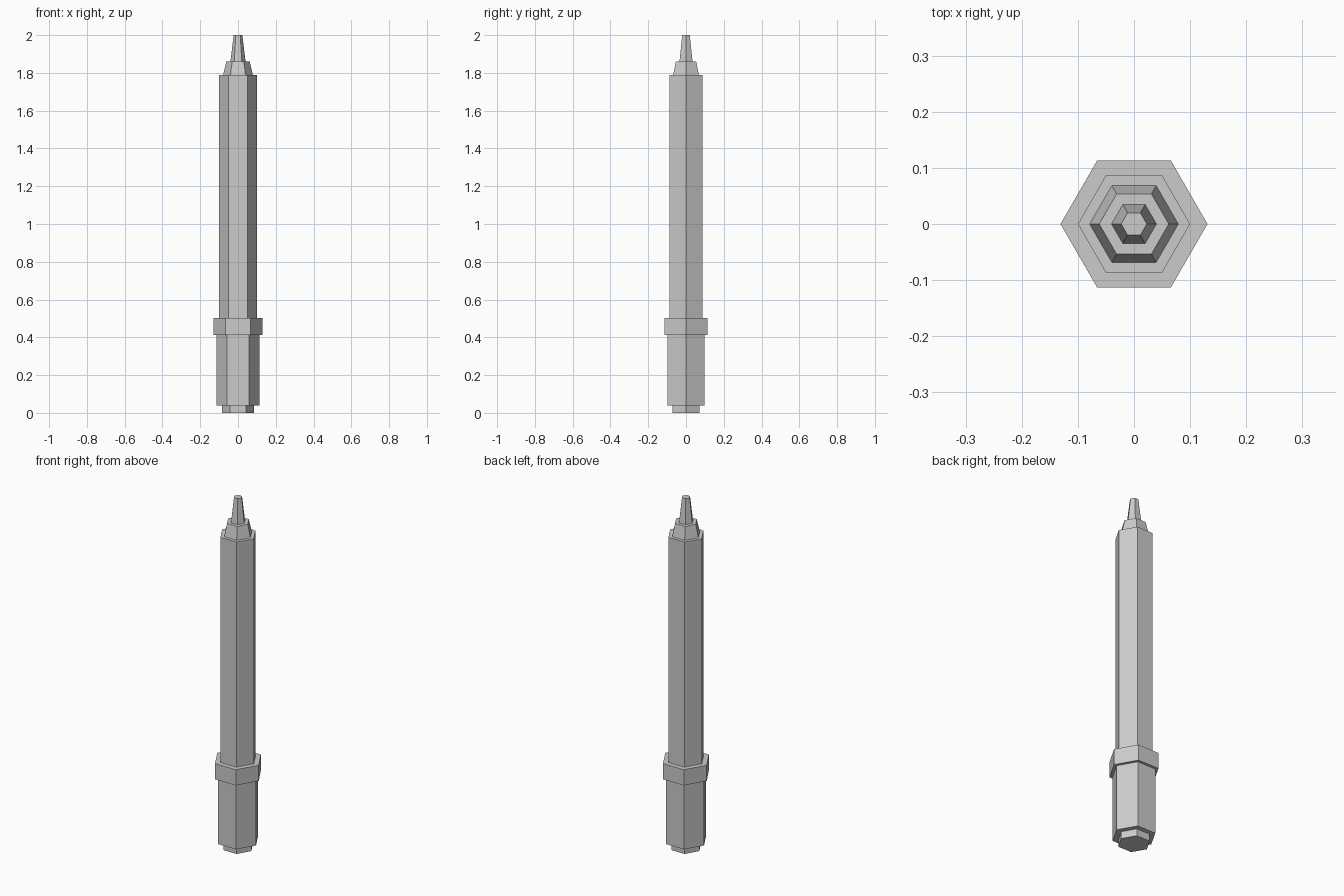
import bpy

if "Cube" in bpy.data.objects:
    bpy.data.objects.remove(bpy.data.objects["Cube"])

SIDES = 6


def hex_part(name, z0, z1, r0, r1=None):
    """Six-sided prism or taper with corners on the x axis."""
    r1 = r0 if r1 is None else r1
    bpy.ops.mesh.primitive_cone_add(
        vertices=SIDES, radius1=r0, radius2=r1, depth=z1 - z0,
        location=(0, 0, (z0 + z1) / 2))
    obj = bpy.context.object
    obj.name = obj.data.name = name
    # Turn the corner on +y round to +x
    obj.rotation_euler.z = 3.141592653589793 / 2
    return obj


# Rear end, from the ground up
hex_part("end_plug", 0.0, 0.04, 0.084)
hex_part("rear_cap", 0.04, 0.413, 0.114)
hex_part("collar", 0.413, 0.503, 0.131)

# Long barrel
hex_part("barrel", 0.503, 1.788, 0.10)

# Stepped, tapering nose and writing tip
hex_part("nose_cone", 1.788, 1.86, 0.079, 0.062)
hex_part("tip", 1.86, 2.0, 0.04, 0.023)
